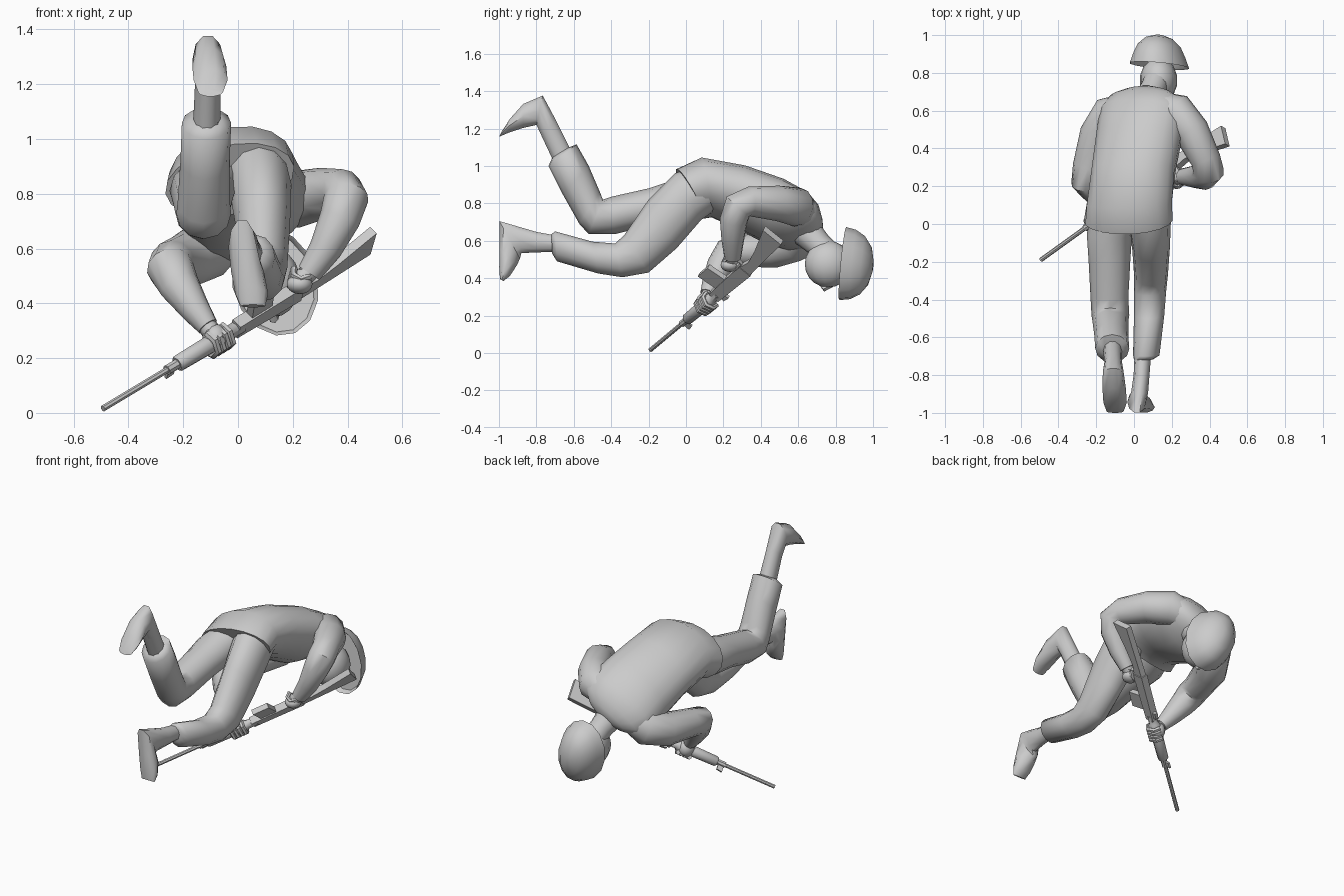
import bpy, bmesh, math
from mathutils import Vector as V

grey = bpy.data.materials.new("plain grey")
grey.diffuse_color = (0.6, 0.6, 0.6, 1)


def finish(name, bm, angle):
    bmesh.ops.recalc_face_normals(bm, faces=bm.faces)
    me = bpy.data.meshes.new(name)
    bm.to_mesh(me)
    bm.free()
    me.materials.append(grey)
    ob = bpy.data.objects.new(name, me)
    bpy.context.collection.objects.link(ob)
    bpy.ops.object.select_all(action='DESELECT')
    ob.select_set(True)
    bpy.context.view_layer.objects.active = ob
    if angle:
        bpy.ops.object.shade_smooth_by_angle(angle=math.radians(angle))
    return ob


def loft(name, rings, n=12, angle=50):
    """Skin through rings of (centre, half-width vector, half-depth vector)."""
    bm = bmesh.new()
    k, off = (math.sqrt(2), math.pi / 4) if n == 4 else (1, 0)
    loops = []
    for c, w, v in rings:
        loops.append([bm.verts.new(V(c) + k * (V(w) * math.cos(off + math.tau * i / n)
                      + V(v) * math.sin(off + math.tau * i / n))) for i in range(n)])
    for a, b in zip(loops, loops[1:]):
        for i in range(n):
            j = (i + 1) % n
            bm.faces.new((a[i], a[j], b[j], b[i]))
    bm.faces.new(loops[0])
    bm.faces.new(loops[-1])
    return finish(name, bm, 0 if n == 4 else angle)


def side_loft(name, rows, n=12, angle=50):
    """Rows of x, half width, and the two side-view outline points (y, z)."""
    rings = []
    for x, hw, y1, z1, y2, z2 in rows:
        rings.append(((x, (y1 + y2) / 2, (z1 + z2) / 2), (hw, 0, 0),
                      (0, (y1 - y2) / 2, (z1 - z2) / 2)))
    return loft(name, rings, n, angle)


def tube(name, pts, n=12):
    """Round limb through points of x, y, z, radius."""
    p = [V(q[:3]) for q in pts]
    rings = []
    ref = None
    for i, q in enumerate(pts):
        t = (p[min(i + 1, len(p) - 1)] - p[max(i - 1, 0)]).normalized()
        if ref is None:
            ref = t.orthogonal()
        w = (ref - t * ref.dot(t)).normalized()
        ref = w
        rings.append((p[i], w * q[3], t.cross(w) * q[3]))
    return loft(name, rings, n)


def ball(name, c, r):
    bm = bmesh.new()
    bmesh.ops.create_uvsphere(bm, u_segments=14, v_segments=10, radius=1)
    for v in bm.verts:
        v.co = V(c) + V((v.co.x * r[0], v.co.y * r[1], v.co.z * r[2]))
    return finish(name, bm, 60)


# Jacket body, leaning forward and rolled to one side
loft("jacket", [
    ((-.03, .02, .85), (.235, 0, .05), (-.02, -.075, .125)),
    ((-.025, .11, .885), (.225, 0, .06), (-.04, -.03, .15)),
    ((0, .3, .83), (.215, 0, .085), (-.06, .02, .15)),
    ((.03, .48, .755), (.22, 0, .1), (-.06, .05, .145)),
    ((.045, .6, .705), (.22, 0, .11), (-.05, .06, .115)),
    ((.06, .665, .675), (.185, 0, .095), (-.03, .05, .08)),
    ((.07, .70, .655), (.12, 0, .06), (-.02, .03, .05)),
    ((.075, .715, .645), (.06, 0, .03), (-.012, .018, .025))], 18)

# Trouser legs, gathered at the cuff
side_loft("left_trouser_leg", [
    (-.1, .12, .02, .95, .1, .74), (-.13, .12, -.08, .92, -.02, .70),
    (-.13, .11, -.2, .88, -.2, .68), (-.13, .1, -.40, .835, -.38, .635),
    (-.125, .1, -.445, .82, -.52, .635), (-.125, .095, -.46, .86, -.57, .69),
    (-.12, .09, -.52, 1.0, -.66, .85), (-.115, .09, -.585, 1.115, -.735, 1.0),
    (-.112, .05, -.625, 1.1, -.715, 1.045)], 12, 70)
side_loft("right_trouser_leg", [
    (.06, .12, .05, 1.0, .15, .76), (.08, .115, -.06, .96, .08, .71),
    (.09, .10, -.20, .82, -.05, .56), (.09, .09, -.33, .63, -.2, .43),
    (.085, .085, -.38, .585, -.34, .405), (.08, .08, -.5, .595, -.47, .425),
    (.065, .07, -.70, .65, -.69, .49), (.05, .05, -.72, .635, -.715, .53)], 12, 70)

# Boots
side_loft("left_boot", [
    (-.115, .05, -.60, 1.06, -.70, 1.0), (-.11, .047, -.69, 1.24, -.775, 1.16),
    (-.11, .055, -.765, 1.38, -.80, 1.215), (-.105, .062, -.87, 1.335, -.87, 1.2),
    (-.10, .062, -.94, 1.255, -.95, 1.175), (-.10, .045, -.985, 1.185, -1, 1.155)], 10)
side_loft("right_boot", [
    (.05, .045, -.64, .62, -.64, .54), (.04, .042, -.8, .65, -.8, .535),
    (.03, .045, -.9, .68, -.88, .53), (.015, .05, -1, .71, -.885, .5),
    (.035, .06, -1, .56, -.90, .47), (.05, .06, -1, .46, -.94, .41),
    (.055, .045, -.995, .395, -.975, .385)], 10)

# Sleeves
tube("right_sleeve", [
    (.15, .61, .76, .09), (.215, .595, .78, .105), (.305, .49, .80, .095), (.38, .34, .81, .08),
    (.395, .28, .785, .082), (.372, .255, .71, .075), (.32, .25, .6, .06), (.26, .25, .51, .045)])
tube("left_sleeve", [
    (-.06, .60, .63, .09), (-.115, .58, .595, .11), (-.19, .47, .555, .1), (-.24, .30, .545, .085),
    (-.248, .225, .53, .086), (-.215, .185, .465, .075), (-.155, .14, .375, .055),
    (-.11, .115, .315, .04)])

# Head, neck and helmet
tube("neck", [(.07, .64, .65, .085), (.1, .71, .58, .07), (.13, .79, .5, .07)])
ball("head", (.13, .76, .475), (.1, .125, .125))
tube("nose", [(.13, .775, .37, .022), (.13, .735, .345, .018), (.13, .73, .36, .014)], 6)
loft("helmet", [((.135, .838 + h, .478 - .09 * h), (.155 * a, -.01 * a, .02 * a),
                 (-.04 * b, .02 * b, .196 * b))
                for a, b, h in ((.9, .92, .03), (.97, .98, .004), (1, 1, 0), (.87, .95, .055),
                                (.72, .8, .105), (.45, .52, .145), (.12, .14, .162))], 14)

# Rifle frame: t runs muzzle to butt, s towards the magazine, u sideways
M = V((-.493, -.19, .016))
D = V((1, .72, .6)).normalized()
S = V((.2, -.75, .63))
S = (S - D * S.dot(D)).normalized()
U = D.cross(S)


def P(t, s=0, u=0):
    return M + D * t + S * s + U * u


def round_part(name, rows, n=8):
    return loft(name, [(P(t), U * r, S * r) for t, r in rows], n, 40)


def box_part(name, rows):
    """Rows of t, low s, high s, half width."""
    return loft(name, [(P(t, (a + b) / 2), U * h, S * ((b - a) / 2)) for t, a, b, h in rows], 4)


round_part("barrel", [(0, .012), (.37, .012)])
round_part("gas_block", [(.32, .019), (.38, .019)])
round_part("handguard", [(.37, .025), (.38, .032), (.62, .036), (.63, .028), (.69, .028)])
box_part("front_sight", [(.325, -.05, 0, .006), (.36, -.045, 0, .006)])
box_part("receiver", [(.66, -.03, .035, .022), (.98, -.035, .045, .022)])
box_part("rear_sight", [(.68, -.05, -.02, .01), (.72, -.055, -.02, .01)])
box_part("stock", [(.97, -.03, .04, .018), (1.05, -.025, .03, .018), (1.15, -.02, .055, .018),
                   (1.325, -.01, .115, .018)])
loft("magazine", [(P(.775, .03), D * .05, U * .016), (P(.76, .15), D * .05, U * .016)], 4)
loft("pistol_grip", [(P(.96, .03), D * .025, U * .016), (P(.99, .13), D * .022, U * .016)], 4)

# Hands wrap the pistol grip and the handguard
tube("right_wrist", [(.275, .25, .53, .036), (.235, .24, .49, .036), (.215, .24, .465, .03)], 8)
ball("right_hand", (.225, .235, .47), (.048, .05, .036))
tube("left_wrist", [(-.125, .125, .335, .034), (-.1, .11, .3, .036), (-.08, .1, .27, .03)], 8)
ball("left_hand", (-.083, .108, .27), (.048, .055, .055))
for i in range(4):
    t = .535 + .024 * i
    tube(f"left_finger_{i + 1}", [(*P(t, .045 * math.cos(a), .045 * math.sin(a)), .014)
                                  for a in (-.6, .4, 1.4, 2.4, 3.2)], 6)
    s = .055 + .022 * i
    tube(f"right_finger_{i + 1}", [(*P(.965 + .035 * math.cos(a), s, .032 * math.sin(a)), .013)
                                   for a in (.4, 1.4, 2.4, 3.4, 4.4)], 6)
